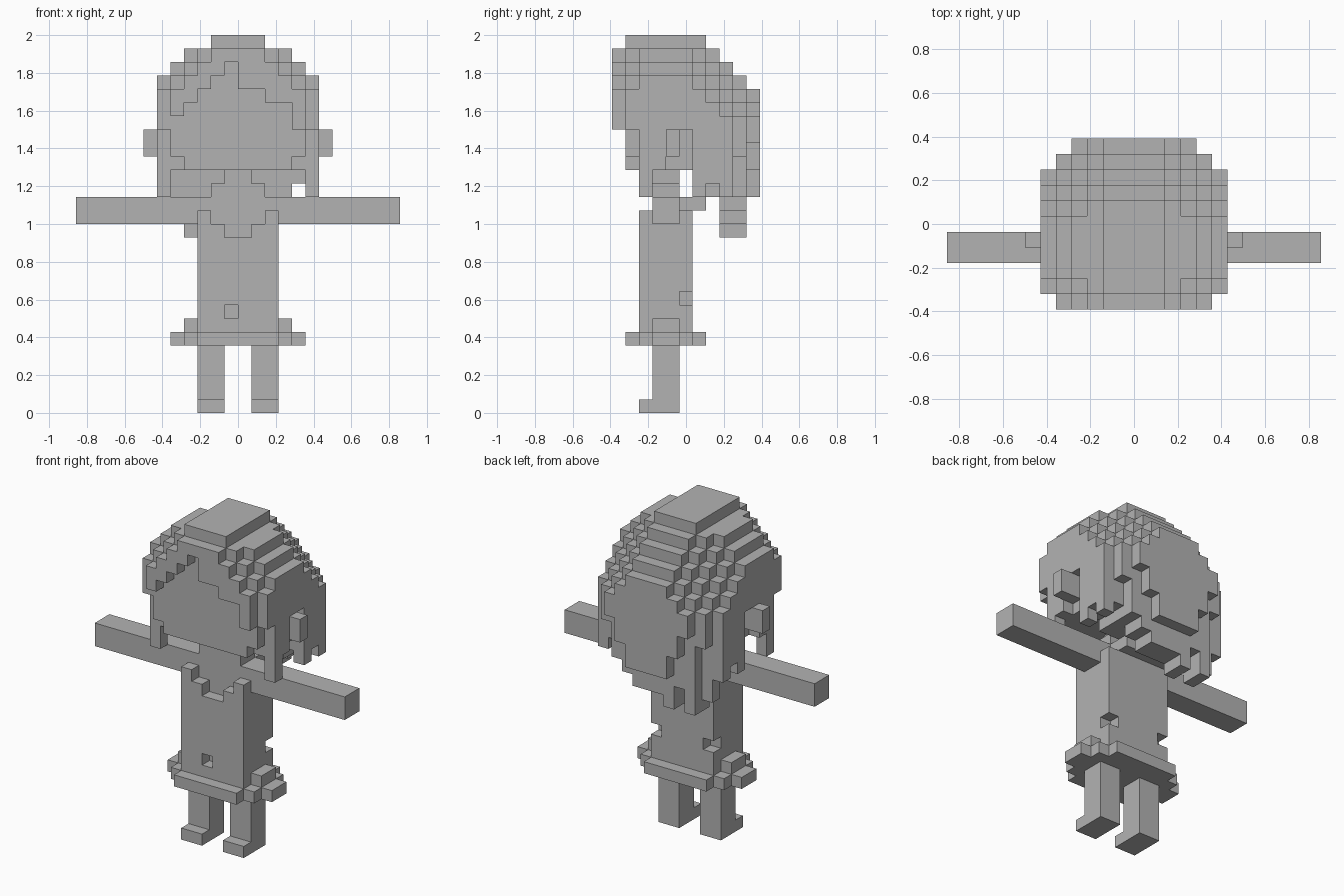
import bpy, bmesh

if "Cube" in bpy.data.objects:
    bpy.data.objects.remove(bpy.data.objects["Cube"])

U = 2 / 28  # edge length of one cube
grey = bpy.data.materials.new("plain_grey")
grey.diffuse_color = (0.45, 0.45, 0.45, 1)
grey.use_nodes = True
grey.node_tree.nodes["Principled BSDF"].inputs["Base Color"].default_value = grey.diffuse_color

parts = {}   # part name -> set of cube cells (i, j, k)
taken = set()


def box(name, x0, x1, y0, y1, z0, z1):
    """Fill a block of cells; upper limits are exclusive."""
    cells = parts.setdefault(name, set())
    for i in range(x0, x1):
        for j in range(y0, y1):
            for k in range(z0, z1):
                if (i, j, k) not in taken:
                    cells.add((i, j, k))
                    taken.add((i, j, k))


def cut(name, i, j, k):
    parts[name].discard((i, j, k))
    taken.discard((i, j, k))


# Legs with feet
for side, x in (("left", -3), ("right", 1)):
    box(side + "_leg", x, x + 2, 3, 5, 0, 5)
    box(side + "_foot", x, x + 2, 2, 3, 0, 1)

# Dress body with stepped neckline
box("dress", -3, 3, 3, 6, 5, 15)
for i, top in zip(range(-3, 3), (15, 14, 13, 13, 14, 15)):
    box("dress", i, i + 1, 2, 3, 5, top)
box("dress", -2, 2, 5, 6, 15, 16)
for cell in ((-1, 2, 7), (2, 5, 8), (-3, 5, 8)):
    cut("dress", *cell)

# Flared hem
box("hem", -3, 3, 1, 7, 5, 6)
box("hem", -4, 4, 2, 6, 5, 6)
box("hem", -5, 5, 3, 5, 5, 6)
box("hem", -4, 4, 3, 5, 6, 7)

# Arms, shoulders and neck
box("left_arm", -12, -3, 3, 5, 14, 16)
box("right_arm", 3, 12, 3, 5, 14, 16)
box("shoulders", -3, 3, 3, 5, 15, 16)
box("neck", -2, 2, 3, 5, 16, 17)
box("neck", -1, 1, 3, 5, 17, 18)

# Head and ears
box("head", -4, 4, 1, 2, 18, 22)
box("head", -5, 5, 1, 2, 19, 22)
box("head", -5, 5, 2, 6, 18, 22)
box("left_ear", -7, -5, 4, 5, 19, 21)
box("right_ear", 5, 7, 4, 5, 19, 21)

# Hair: the top steps down to the sides and back, the ends hang unevenly
base_top = (27, 28, 28, 28, 28, 28, 28, 27, 26, 25, 24)
side_drop = (0, 0, 1, 2, 3, 4)
fringe = (22, 23, 24, 25, 26, 24, 24, 23, 23, 21)
back_ends = (16, 14, 13, 15, 13, 14, 14, 14, 15, 16, 17, 16)
panel_ends = (20, 18, 16, 16, 16, 16, 18, 20)


def hair_bottom(i, j, col):
    if j == 0:
        return fringe[i + 5]
    if j == 10:
        return panel_ends[i + 4]
    if j == 9 and col == 4:
        return 19
    if j >= 8:
        return back_ends[i + 6]
    if j == 7:
        return max(back_ends[i + 6], 17 if col == 5 else 16)
    if j == 6:
        return 15 if -3 <= i < 2 else max(back_ends[i + 6], 16)
    if col < 5:
        return 22
    return {1: 21, 2: 16, 3: 18}.get(j, 21)


for j in range(11):
    half = {0: 5, 9: 5, 10: 4}.get(j, 6)
    for i in range(-half, half):
        col = i if i >= 0 else -1 - i
        top = base_top[j] - side_drop[col]
        if 2 <= j <= 5 and col >= 3:
            top += 1
        box("hair", i, i + 1, j, j + 1, hair_bottom(i, j, col), top)

# Outer faces of each cube, by direction
FACES = {
    (1, 0, 0): ((1, 0, 0), (1, 1, 0), (1, 1, 1), (1, 0, 1)),
    (-1, 0, 0): ((0, 0, 0), (0, 0, 1), (0, 1, 1), (0, 1, 0)),
    (0, 1, 0): ((0, 1, 0), (0, 1, 1), (1, 1, 1), (1, 1, 0)),
    (0, -1, 0): ((0, 0, 0), (1, 0, 0), (1, 0, 1), (0, 0, 1)),
    (0, 0, 1): ((0, 0, 1), (1, 0, 1), (1, 1, 1), (0, 1, 1)),
    (0, 0, -1): ((0, 0, 0), (0, 1, 0), (1, 1, 0), (1, 0, 0)),
}

for name, cells in parts.items():
    bm = bmesh.new()
    verts = {}
    for i, j, k in sorted(cells):
        for (dx, dy, dz), corners in FACES.items():
            if (i + dx, j + dy, k + dz) in taken:
                continue
            ring = []
            for a, b, c in corners:
                key = (i + a, j + b, k + c)
                if key not in verts:
                    verts[key] = bm.verts.new((key[0] * U, (key[1] - 5.5) * U, key[2] * U))
                ring.append(verts[key])
            bm.faces.new(ring)
    mesh = bpy.data.meshes.new(name)
    bm.to_mesh(mesh)
    bm.free()
    mesh.materials.append(grey)
    bpy.context.collection.objects.link(bpy.data.objects.new(name, mesh))
